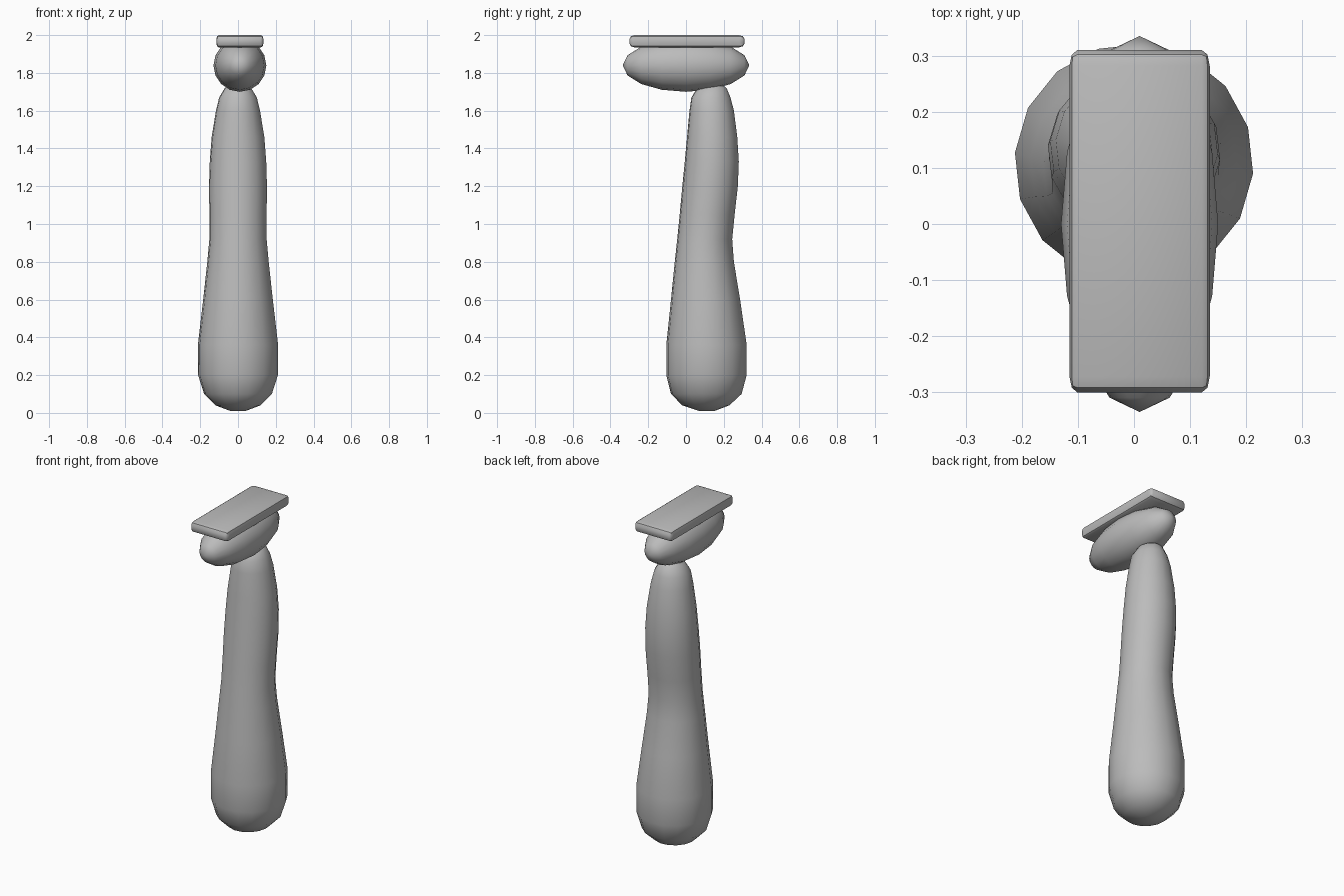
import bpy, bmesh, math
from mathutils import Matrix

if "Cube" in bpy.data.objects:
    bpy.data.objects.remove(bpy.data.objects["Cube"], do_unlink=True)

grey = bpy.data.materials.new("plain grey")
grey.use_nodes = True
colour = (0.5, 0.5, 0.5, 1)
grey.diffuse_color = colour
grey.node_tree.nodes["Principled BSDF"].inputs["Base Color"].default_value = colour


def finish(name, bm, angle):
    """Turn a bmesh into a named, shaded object."""
    bmesh.ops.recalc_face_normals(bm, faces=bm.faces)
    mesh = bpy.data.meshes.new(name)
    bm.to_mesh(mesh)
    bm.free()
    mesh.materials.append(grey)
    obj = bpy.data.objects.new(name, mesh)
    bpy.context.collection.objects.link(obj)
    bpy.ops.object.select_all(action="DESELECT")
    obj.select_set(True)
    bpy.context.view_layer.objects.active = obj
    bpy.ops.object.shade_smooth_by_angle(angle=math.radians(angle))


# Handle: stacked rings (height, half width, front y, back y)
rings = [
    (0.01, 0.04, 0.07, 0.15), (0.04, 0.12, -0.02, 0.23),
    (0.10, 0.18, -0.08, 0.295), (0.20, 0.212, -0.105, 0.322),
    (0.36, 0.213, -0.105, 0.322), (0.60, 0.185, -0.08, 0.287),
    (0.80, 0.163, -0.06, 0.254), (0.92, 0.152, -0.047, 0.245),
    (1.05, 0.152, -0.034, 0.258), (1.20, 0.154, -0.02, 0.275),
    (1.33, 0.15, -0.007, 0.28), (1.46, 0.14, 0.005, 0.272),
    (1.60, 0.117, 0.018, 0.254), (1.67, 0.10, 0.028, 0.236),
    (1.72, 0.07, 0.06, 0.215), (1.745, 0.03, 0.12, 0.18),
]
SIDES = 16
bm = bmesh.new()
loops = []
for z, half, front, back in rings:
    loop = []
    for i in range(SIDES):
        a = math.tau * i / SIDES - math.radians(5)
        y = (front + back) / 2 + (back - front) / 2 * math.sin(a)
        loop.append(bm.verts.new((half * math.cos(a), y, z)))
    loops.append(loop)
for low, high in zip(loops, loops[1:]):
    for i in range(SIDES):
        j = (i + 1) % SIDES
        bm.faces.new((low[i], low[j], high[j], high[i]))
bm.faces.new(loops[0])
bm.faces.new(loops[-1])
finish("handle", bm, 60)

# Head: stretched ball with its poles to front and back
bm = bmesh.new()
bmesh.ops.create_uvsphere(bm, u_segments=16, v_segments=8, radius=1)
bm.transform(Matrix.Translation((0.01, 0, 1.84))
             @ Matrix.Diagonal((0.14, 0.335, 0.14, 1))
             @ Matrix.Rotation(math.pi / 2, 4, "X"))
finish("head", bm, 60)

# Blade plate: slab whose rounding differs along each axis
size = (0.25, 0.61, 0.065)
rounding = (0.014, 0.028, 0.022)
bm = bmesh.new()
bmesh.ops.create_cube(bm, size=1)
bm.transform(Matrix.Diagonal([s / r for s, r in zip(size, rounding)] + [1]))
bmesh.ops.bevel(bm, geom=bm.edges[:], offset=1, segments=2, profile=0.5,
                affect="EDGES", clamp_overlap=True)
bm.transform(Matrix.Translation((0.01, 0.005, 1.9675))
             @ Matrix.Diagonal((*rounding, 1)))
finish("blade_plate", bm, 40)
